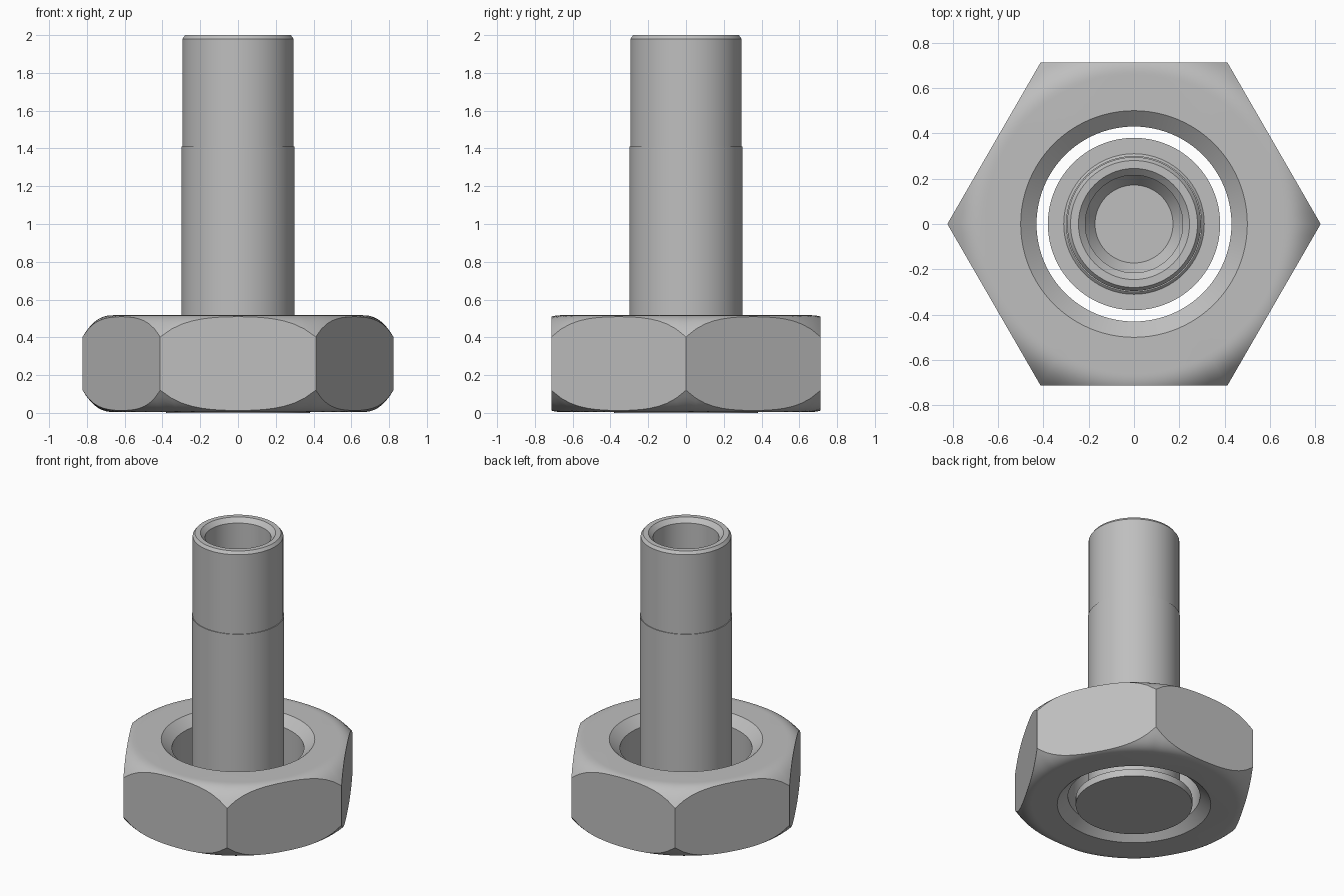
import bpy, bmesh, math

cube = bpy.data.objects.get("Cube")
if cube:
    bpy.data.objects.remove(cube, do_unlink=True)

# One plain metal colour
steel = bpy.data.materials.new("grey steel")
steel.use_nodes = True
COLOUR = (0.52, 0.52, 0.52, 1)
steel.diffuse_color = COLOUR
steel.node_tree.nodes["Principled BSDF"].inputs["Base Color"].default_value = COLOUR

STEPS = 96
ANGLES = [2 * math.pi * i / STEPS for i in range(STEPS)]


def loft(name, rings, closed):
    """Join rings of points; closed joins last to first, otherwise ends are capped."""
    bm = bmesh.new()
    loops = [[bm.verts.new(p) for p in ring] for ring in rings]
    pairs = list(zip(loops, loops[1:]))
    if closed:
        pairs.append((loops[-1], loops[0]))
    for a, b in pairs:
        for i in range(STEPS):
            j = (i + 1) % STEPS
            bm.faces.new((a[i], a[j], b[j], b[i]))
    if not closed:
        bm.faces.new(loops[0])
        bm.faces.new(loops[-1])
    bmesh.ops.recalc_face_normals(bm, faces=bm.faces)
    mesh = bpy.data.meshes.new(name)
    bm.to_mesh(mesh)
    bm.free()
    mesh.materials.append(steel)
    obj = bpy.data.objects.new(name, mesh)
    bpy.context.collection.objects.link(obj)
    bpy.ops.object.select_all(action='DESELECT')
    obj.select_set(True)
    bpy.context.view_layer.objects.active = obj
    bpy.ops.object.shade_smooth_by_angle(angle=math.radians(25))
    return obj


def circle(r, z):
    return [(r * math.cos(a), r * math.sin(a), z) for a in ANGLES]


# Hexagonal nut with rounded-off corners and a countersunk hole
FLAT, BOTTOM, TOP = 0.713, 0.005, 0.517
CROWN, CORNER = 0.66, FLAT / math.cos(math.pi / 6)


def hex_radius(a):
    return FLAT / math.cos(a % (math.pi / 3) - math.pi / 6)


def crown_ring(t, top):
    ring = []
    for a in ANGLES:
        r = CROWN + t * (hex_radius(a) - CROWN)
        drop = 0.115 * ((r - CROWN) / (CORNER - CROWN)) ** 2.4
        z = TOP - drop if top else BOTTOM + drop
        ring.append((r * math.cos(a), r * math.sin(a), z))
    return ring


ts = [i / 8 for i in range(9)]
rings = [circle(0.43, TOP - 0.06), circle(0.5, TOP)]
rings += [crown_ring(t, True) for t in ts]
rings += [crown_ring(t, False) for t in reversed(ts)]
rings += [circle(0.5, BOTTOM), circle(0.43, BOTTOM + 0.06)]
loft("hex_nut", rings, True)

# Headed stud: flange, stepped shank, chamfered tip and blind bore
profile = [(0.38, 0), (0.38, 0.05), (0.31, 0.05), (0.3, 0.06),
           (0.3, 1.41), (0.295, 1.41), (0.295, 1.98), (0.28, 2),
           (0.245, 2), (0.215, 1.97), (0.215, 1.41), (0.172, 1.35)]
loft("stud", [circle(r, z) for r, z in profile], False)
